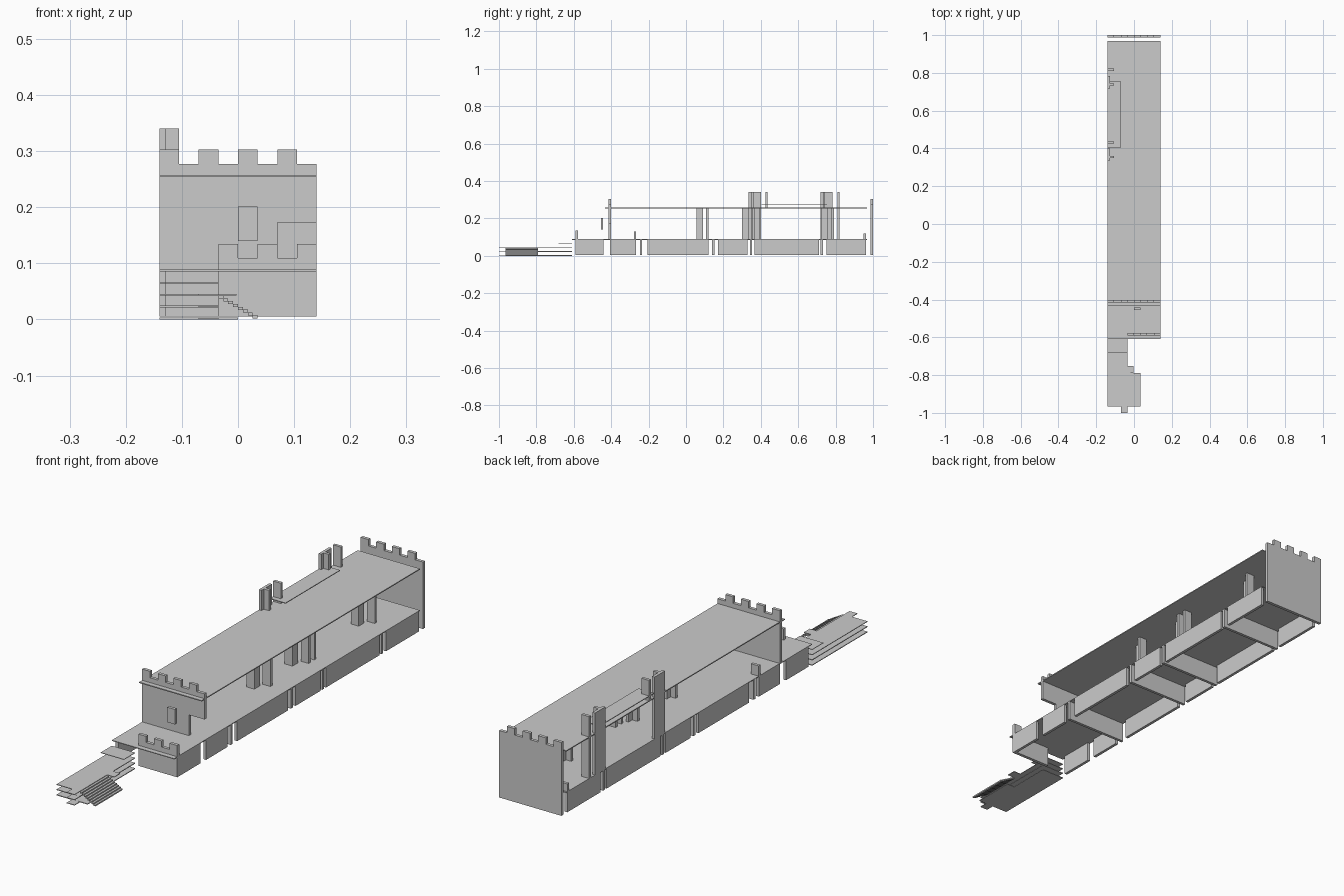
import bpy, bmesh

if "Cube" in bpy.data.objects:
    bpy.data.objects.remove(bpy.data.objects["Cube"])


def box(name, x0, x1, y0, y1, z0, z1):
    bm = bmesh.new()
    bmesh.ops.create_cube(bm, size=1)
    for v in bm.verts:
        v.co.x = x0 if v.co.x < 0 else x1
        v.co.y = y0 if v.co.y < 0 else y1
        v.co.z = z0 if v.co.z < 0 else z1
    return finish(name, bm)


def finish(name, bm):
    bmesh.ops.recalc_face_normals(bm, faces=bm.faces)
    me = bpy.data.meshes.new(name)
    bm.to_mesh(me)
    bm.free()
    ob = bpy.data.objects.new(name, me)
    bpy.context.collection.objects.link(ob)
    return ob


def panel(name, outline, y0, y1):
    """Extrude an (x, z) outline from y0 to y1."""
    bm = bmesh.new()
    face = bm.faces.new([bm.verts.new((x, y0, z)) for x, z in outline])
    ext = bmesh.ops.extrude_face_region(bm, geom=[face])
    for g in ext["geom"]:
        if isinstance(g, bmesh.types.BMVert):
            g.co.y = y1
    return finish(name, bm)


def crenels(x0, count, low, high, start_high=True):
    """Top edge of a battlement, alternating every 0.035."""
    pts = []
    for i in range(count):
        z = high if (i % 2 == 0) == start_high else low
        pts += [(x0 + 0.035 * i, z), (x0 + 0.035 * (i + 1), z)]
    return pts


W = 0.14        # half width
F = 0.0885      # floor level
R = 0.2575      # roof level
T = 0.012       # wall thickness
P = 0.035       # grid module

# floor, roof and raised roof walk
box("floor", -W, W, -0.61, 0.968, F - 0.003, F)
box("roof", -W, W, -0.434, 0.968, R - 0.004, R)
box("roof_walk", -W, -0.07, 0.405, 0.755, 0.274, 0.277)

# battlement end walls
top = crenels(-W, 8, 0.277, 0.303)
panel("back_wall", top + [(W, 0.005), (-W, 0.005)], 0.987, 1.0)
panel("front_wall", top + [(W, 0.173), (0.07, 0.173), (0.07, F), (-W, F)], -0.415, -0.402)
panel("front_parapet", crenels(-P, 5, 0.109, 0.134) + [(W, 0.005), (-P, 0.005)], -0.59, -0.577)
box("front_window", 0, P, -0.455, -0.443, 0.14, 0.201)

# side walls below the floor
runs = [(-0.585, -0.442), (-0.405, -0.268), (-0.205, 0.12), (0.17, 0.33), (0.365, 0.71), (0.75, 0.962)]
for a, b in runs:
    box("right_lower_wall", W - T, W, a, b, 0.005, F - 0.003)
    box("left_lower_wall", -W, -W + T, a, b, 0.005, F - 0.003)
# cross walls below the floor
for y in (-0.246, 0.14, 0.341, 0.72):
    box("cross_wall", -W, W, y, y + T, 0.005, F - 0.003)

# panel posts between floor and roof
for y in (0.055, 0.30, 0.725):
    box("inner_post", 0, P, y, y + T, F, R - 0.004)
    box("inner_post_return", P - T, P, y + T, y + 0.035, F, R - 0.004)
    box("inner_post_far", P, 0.07, y + 0.053, y + 0.065, F, R - 0.004)
box("inner_post_extra", P, 0.07, 0.39, 0.402, F, R - 0.004)

# left side towers
for y, far, low in ((0.335, 0.425, R), (0.718, 0.81, F)):
    box("tower_side", -W, -W + T, y, y + 0.066, F, 0.34)
    box("tower_front", -W + T, -0.105, y + 0.014, y + 0.026, F, 0.34)
    box("tower_back", -W, -0.105, far, far + T, low, 0.34)

# low left posts
box("low_post", -W, -0.105, -0.279, -0.267, F, 0.13)
box("low_post", -W, -0.105, 0.95, 0.962, F, 0.12)

# stepped landings in front
box("upper_landing", -W, -P, -0.682, -0.61, 0.064, 0.066)
box("middle_landing", -W, -P, -0.75, -0.61, 0.0425, 0.045)
box("stair_landing", -W, -P, -0.965, -0.75, 0.0425, 0.045)
box("landing_side", -P, -0.003, -0.79, -0.752, 0.0425, 0.045)
for z in (0.0, 0.0215):
    box("lower_landing", -W, -P, -0.965, -0.61, z, z + 0.003)
for z in (0.0, 0.0215, 0.0425):
    box("landing_tab", -0.07, -P, -1.0, -0.965, z, z + 0.0025)
box("stair_base", -P, 0.0, -0.965, -0.79, 0.0, 0.003)

# side stairs
for i in range(8):
    x = -P + i * 0.00875
    box("stair_step", x, x + 0.00875, -0.965, -0.79, 0.037 - i * 0.005, 0.0425 - i * 0.005)
